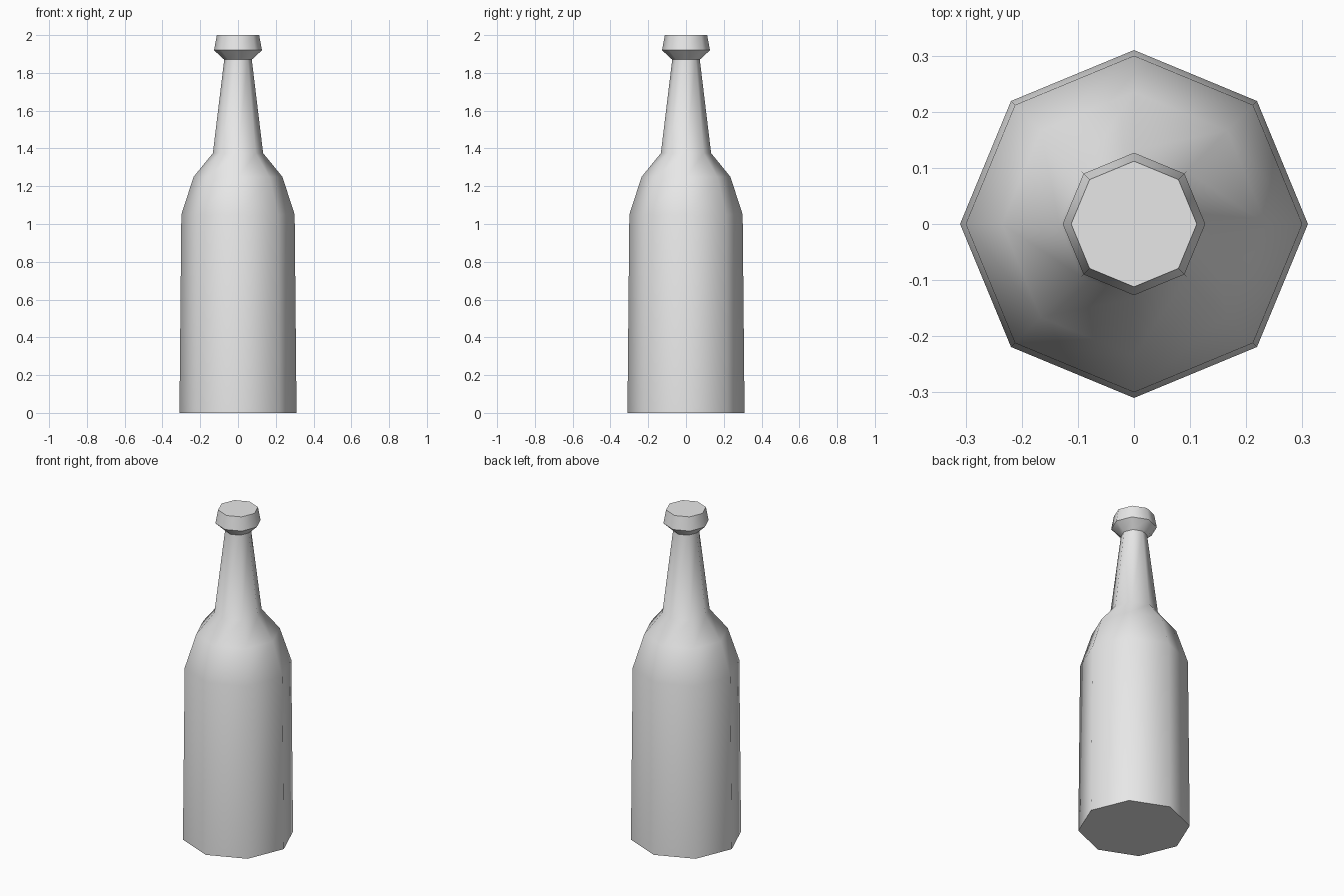
import bpy, bmesh, math

cube = bpy.data.objects.get("Cube")
if cube:
    bpy.data.objects.remove(cube, do_unlink=True)

SIDES = 8

# Plain grey glass
grey = bpy.data.materials.new("grey")
grey.use_nodes = True
colour = (0.8, 0.8, 0.8, 1)
grey.diffuse_color = colour
grey.node_tree.nodes["Principled BSDF"].inputs["Base Color"].default_value = colour

# Bottle outline as (radius, height): body, shoulder, neck, lip
profile = [(0.31, 0), (0.30, 1.05), (0.235, 1.25), (0.133, 1.375),
           (0.073, 1.87), (0.127, 1.92), (0.112, 2.0)]

bm = bmesh.new()
rings = []
for r, z in profile:
    angles = [math.tau * i / SIDES for i in range(SIDES)]
    rings.append([bm.verts.new((r * math.cos(a), r * math.sin(a), z)) for a in angles])

# Walls between neighbouring rings
for low, high in zip(rings, rings[1:]):
    for i in range(SIDES):
        j = (i + 1) % SIDES
        bm.faces.new((low[i], low[j], high[j], high[i]))

# Flat base and closed mouth
bm.faces.new(rings[0][::-1])
bm.faces.new(rings[-1])

mesh = bpy.data.meshes.new("bottle")
bm.to_mesh(mesh)
bm.free()
mesh.materials.append(grey)
bottle = bpy.data.objects.new("bottle", mesh)
bpy.context.collection.objects.link(bottle)

# Smooth round the sides, crisp at the base and lip
bpy.ops.object.select_all(action="DESELECT")
bottle.select_set(True)
bpy.context.view_layer.objects.active = bottle
bpy.ops.object.shade_smooth_by_angle(angle=math.radians(50))
